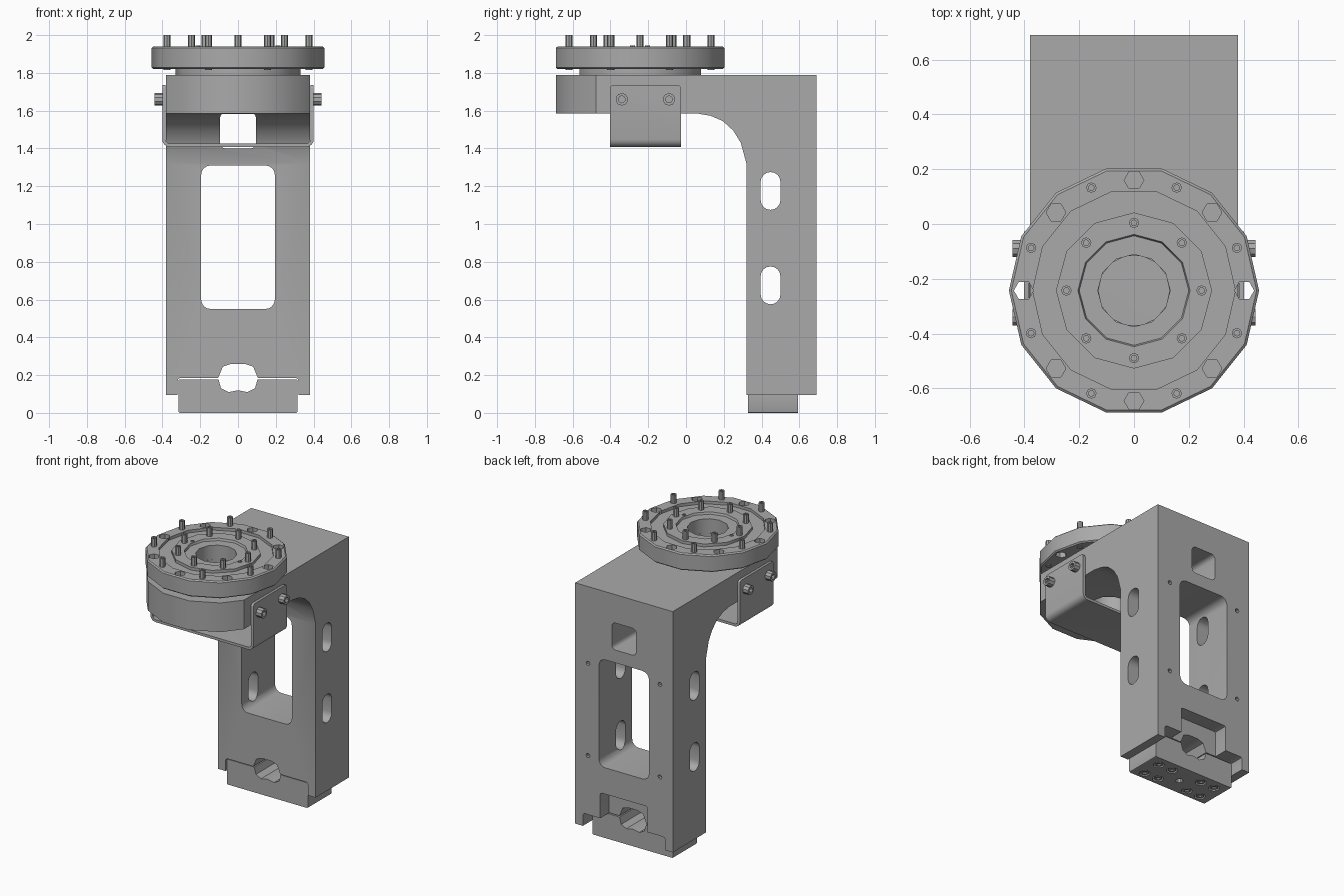
import bpy, bmesh
from math import sin, cos, pi, radians
from mathutils import Vector

if "Cube" in bpy.data.objects:
    bpy.data.objects.remove(bpy.data.objects["Cube"])

CY = -0.243   # flange axis in y
grey = bpy.data.materials.new("machined_grey")
grey.diffuse_color = (0.4, 0.4, 0.4, 1)
grey.use_nodes = True
grey.node_tree.nodes["Principled BSDF"].inputs["Base Color"].default_value = grey.diffuse_color


def finish(bm, name):
    bmesh.ops.recalc_face_normals(bm, faces=bm.faces)
    me = bpy.data.meshes.new(name)
    bm.to_mesh(me)
    bm.free()
    me.materials.append(grey)
    ob = bpy.data.objects.new(name, me)
    bpy.context.collection.objects.link(ob)
    return ob


def prism(name, pts, axis, t0, t1):
    """Extrude a 2D outline along an axis."""
    place = {'x': lambda a, b, t: (t, a, b),
             'y': lambda a, b, t: (a, t, b),
             'z': lambda a, b, t: (a, b, t)}[axis]
    bm = bmesh.new()
    lo = [bm.verts.new(place(a, b, t0)) for a, b in pts]
    hi = [bm.verts.new(place(a, b, t1)) for a, b in pts]
    bm.faces.new(lo)
    bm.faces.new(hi)
    n = len(pts)
    for i in range(n):
        j = (i + 1) % n
        bm.faces.new((lo[i], lo[j], hi[j], hi[i]))
    return finish(bm, name)


def ring(cx, cy, r, n, start=0.0):
    return [(cx + r * cos(start + 2 * pi * i / n), cy + r * sin(start + 2 * pi * i / n)) for i in range(n)]


def rounded(a0, a1, b0, b1, r, n=4):
    pts = []
    for ca, cb, s in ((a1 - r, b1 - r, 0), (a0 + r, b1 - r, 90), (a0 + r, b0 + r, 180), (a1 - r, b0 + r, 270)):
        for i in range(n + 1):
            t = radians(s + 90 * i / n)
            pts.append((ca + r * cos(t), cb + r * sin(t)))
    return pts


def lathe(name, profile, n):
    """Spin a closed (radius, z) loop around the flange axis."""
    bm = bmesh.new()
    rows = [[bm.verts.new((r * cos(2 * pi * i / n), CY + r * sin(2 * pi * i / n), z))
             for r, z in profile] for i in range(n)]
    m = len(profile)
    for i in range(n):
        a, b = rows[i], rows[(i + 1) % n]
        for k in range(m):
            q = (k + 1) % m
            bm.faces.new((a[k], a[q], b[q], b[k]))
    return finish(bm, name)


def boolean(target, cutter, op='DIFFERENCE'):
    mod = target.modifiers.new("cut", 'BOOLEAN')
    mod.operation = op
    mod.solver = 'EXACT'
    mod.object = cutter
    cutter.hide_render = True
    bpy.context.view_layer.objects.active = target
    bpy.ops.object.modifier_apply(modifier=mod.name)
    bpy.data.objects.remove(cutter, do_unlink=True)


def screw(name, base, direction, r, length, sides=10, socket=0.55):
    """Socket-head screw: cylinder with a hexagonal recess in its end."""
    d = Vector(direction)
    rot = Vector((0, 0, 1)).rotation_difference(d)
    loops = [(r, 0, sides), (r, length, sides), (r * socket, length, sides),
             (r * socket, length * 0.6, sides)]
    bm = bmesh.new()
    rows = [[bm.verts.new(Vector(base) + rot @ Vector((q * cos(2 * pi * i / n), q * sin(2 * pi * i / n), z)))
             for i in range(n)] for q, z, n in loops]
    for a, b in zip(rows, rows[1:]):
        for i in range(sides):
            j = (i + 1) % sides
            bm.faces.new((a[i], a[j], b[j], b[i]))
    bm.faces.new(rows[0])
    bm.faces.new(rows[-1])
    return finish(bm, name)


# Column and arm: side profile trimmed by the rounded plan outline
side = [(-0.8, 1.79), (-0.8, 1.585), (0.06, 1.585), (0.13, 1.573), (0.195, 1.545), (0.25, 1.495),
        (0.29, 1.43), (0.32, 1.32), (0.32, 0.095), (0.8, 0.095), (0.8, 1.79)]
body = prism("column_and_arm", side, 'x', -0.5, 0.5)
plan = [(-0.38, 0.69), (-0.38, -0.477), (-0.283, -0.598), (-0.101, -0.687),
        (0.101, -0.687), (0.283, -0.598), (0.38, -0.477), (0.38, 0.69)]
boolean(body, prism("plan_cutter", plan, 'z', -0.1, 2.1), 'INTERSECT')

# Openings in the body
key = [(-0.08, 0.245), (-0.035, 0.26), (0.035, 0.26), (0.08, 0.245), (0.105, 0.185), (0.09, 0.13),
       (0.05, 0.11), (0, 0.12), (-0.05, 0.11), (-0.09, 0.13), (-0.105, 0.185)]
boolean(body, prism("window", rounded(-0.195, 0.195, 0.55, 1.31, 0.05), 'y', 0.2, 0.9))
boolean(body, prism("upper_hole", rounded(-0.095, 0.095, 1.40, 1.59, 0.03), 'y', 0.08, 0.9))
for z in (0.575, 1.075):
    boolean(body, prism("side_slot", rounded(0.395, 0.5, z, z + 0.2, 0.052), 'x', -0.6, 0.6))
boolean(body, prism("bottom_slot", rounded(-0.32, 0.32, -0.2, 0.185, 0.015, 2), 'y', 0.2, 0.9))
boolean(body, prism("back_pocket", rounded(-0.185, 0.185, 0.1, 0.365, 0.015, 2), 'y', 0.59, 0.9))
boolean(body, prism("key_hole", key, 'y', 0.2, 0.9))
boolean(body, prism("arm_bore", ring(0, CY, 0.135, 12), 'z', 1.4, 2.0))
for x in (-0.28, 0.28):
    for z in (0.6, 1.25):
        boolean(body, prism("tapped_hole", ring(x, z, 0.015, 8), 'y', 0.63, 0.8))

# Base block with key hole and bottom screws
base = prism("base_block", rounded(-0.315, 0.315, 0.0, 0.178, 0.008, 2), 'y', 0.328, 0.592)
boolean(base, prism("key_hole", key, 'y', 0.2, 0.9))
spots = [(sx * x, y) for sx in (-1, 1) for x in (0.12, 0.23) for y in (0.38, 0.52)]
for x, y in spots:
    boolean(base, prism("counterbore", ring(x, y, 0.036, 10), 'z', -0.1, 0.03))
    screw("base_screw", (x, y, 0.032), (0, 0, -1), 0.027, 0.028)
boolean(base, prism("centre_hole", ring(0, 0.45, 0.024, 10), 'z', -0.1, 0.06))

# U-shaped bracket under the arm
t, w, bot, top, r = 0.018, 0.401, 1.408, 1.737, 0.04


def corner(rad, s0):
    cx = w - r
    return [(cx + rad * cos(radians(a)), bot + r + rad * sin(radians(a))) for a in (s0, s0 + 22.5, s0 + 45, s0 + 67.5, s0 + 90)]


right_out = corner(r, -90)
right_in = corner(r - t, -90)
outer = [(-x, z) for x, z in reversed(right_out)] + right_out
inner = right_in[::-1] + [(-x, z) for x, z in right_in]
u = [(-w, top)] + outer + [(w, top), (w - t, top)] + inner + [(-w + t, top)]
bracket = prism("u_bracket", u, 'y', -0.402, -0.027)
boolean(bracket, prism("corner_trim", rounded(-0.402, -0.027, 1.3, top, 0.02, 3), 'x', -0.6, 0.6), 'INTERSECT')
for s in (-1, 1):
    for y in (-0.34, -0.09):
        screw("bracket_screw", (s * 0.39, y, 1.66), (s, 0, 0), 0.033, 0.053, 10)

# Flange: neck, outer ring, recessed groove and hub
lathe("flange_neck", [(0.13, 1.785), (0.33, 1.785), (0.33, 1.825), (0.13, 1.825)], 14)
flange = lathe("flange_ring", [(0.27, 1.82), (0.448, 1.82), (0.457, 1.828), (0.457, 1.932), (0.448, 1.94),
                               (0.37, 1.94), (0.37, 1.92), (0.27, 1.92)], 14)
lathe("flange_hub", [(0.132, 1.82), (0.285, 1.82), (0.285, 1.94), (0.205, 1.94),
                     (0.2, 1.925), (0.132, 1.925)], 12)
for k in range(8):
    a = k * pi / 4
    boolean(flange, prism("flange_hole", ring(0.403 * cos(a), CY + 0.403 * sin(a), 0.036, 6), 'z', 1.7, 2.1))

# Flange screws: outer and inner circles, plus two dowel pins
for k in range(8):
    for rad, a in ((0.407, (k + 0.5) * pi / 4), (0.247, k * pi / 4)):
        screw("flange_screw", (rad * cos(a), CY + rad * sin(a), 1.815), (0, 0, 1), 0.019, 0.185, 8)
for s in (-1, 1):
    screw("dowel_pin", (s * 0.212, CY - s * 0.04, 1.9), (0, 0, 1), 0.013, 0.045, 8)

# Smooth shallow angles, keep edges sharp
bpy.ops.object.select_all(action='DESELECT')
for ob in bpy.context.scene.objects:
    ob.select_set(True)
    bpy.context.view_layer.objects.active = ob
bpy.ops.object.shade_smooth_by_angle(angle=radians(31))
